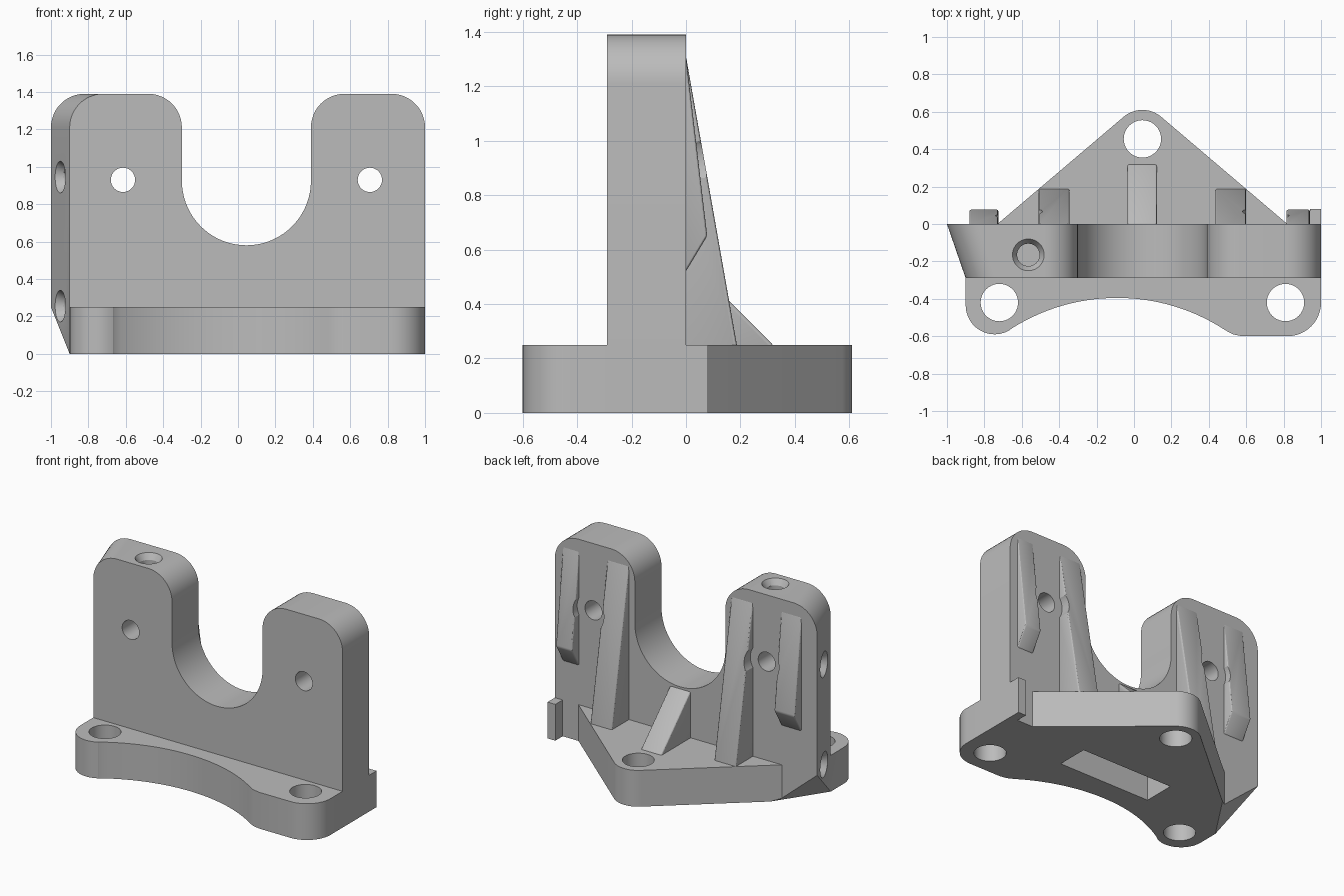
import bpy, bmesh, math
from mathutils import Vector

cube = bpy.data.objects.get("Cube")
if cube:
    bpy.data.objects.remove(cube, do_unlink=True)

grey = bpy.data.materials.new("plain_grey")
grey.use_nodes = True
grey.diffuse_color = (0.5, 0.5, 0.5, 1)
grey.node_tree.nodes["Principled BSDF"].inputs["Base Color"].default_value = (0.5, 0.5, 0.5, 1)


def make(name, bm):
    bmesh.ops.recalc_face_normals(bm, faces=bm.faces)
    mesh = bpy.data.meshes.new(name)
    bm.to_mesh(mesh)
    bm.free()
    mesh.materials.append(grey)
    obj = bpy.data.objects.new(name, mesh)
    bpy.context.collection.objects.link(obj)
    return obj


def loft(name, ring_a, ring_b):
    """Closed solid between two matching rings of points."""
    bm = bmesh.new()
    a = [bm.verts.new(p) for p in ring_a]
    b = [bm.verts.new(p) for p in ring_b]
    bm.faces.new(a)
    bm.faces.new(b[::-1])
    for i in range(len(a)):
        j = (i + 1) % len(a)
        bm.faces.new((a[i], a[j], b[j], b[i]))
    return make(name, bm)


def box(name, x, y, z):
    corners = [(x[0], y[0]), (x[1], y[0]), (x[1], y[1]), (x[0], y[1])]
    return loft(name, [(*c, z[0]) for c in corners], [(*c, z[1]) for c in corners])


def arc(cx, cy, r, start, end, n=12):
    angles = [math.radians(start + (end - start) * i / n) for i in range(n + 1)]
    return [(cx + r * math.cos(t), cy + r * math.sin(t)) for t in angles]


def cone(start, end, r1, r2):
    start, end = Vector(start), Vector(end)
    axis = end - start
    bm = bmesh.new()
    bmesh.ops.create_cone(bm, cap_ends=True, segments=40, radius1=r1, radius2=r2, depth=axis.length)
    bmesh.ops.transform(bm, verts=bm.verts, matrix=axis.to_track_quat('Z', 'Y').to_matrix().to_4x4())
    bmesh.ops.translate(bm, verts=bm.verts, vec=(start + end) / 2)
    return make("cutter", bm)


def apply(obj, mod):
    bpy.context.view_layer.objects.active = obj
    bpy.ops.object.modifier_apply(modifier=mod.name)


def combine(obj, other, operation):
    mod = obj.modifiers.new("combine", 'BOOLEAN')
    mod.operation, mod.solver, mod.object = operation, 'EXACT', other
    apply(obj, mod)
    bpy.data.objects.remove(other, do_unlink=True)


def smooth(obj):
    bpy.ops.object.select_all(action='DESELECT')
    obj.select_set(True)
    bpy.context.view_layer.objects.active = obj
    bpy.ops.object.shade_smooth_by_angle(angle=math.radians(25))


MID = 0.045      # axis of the cradle
BASE = 0.25      # thickness of the base
TOP = 1.39
FRONT = -0.29    # front of the upright


# Upright with cradle cut-out and one slanted side
def upright_ring(left, y):
    pts = [(left, 0), (1, 0)]
    pts += arc(0.82, TOP - 0.18, 0.18, 0, 90) + arc(0.57, TOP - 0.18, 0.18, 90, 180)
    pts += arc(MID, 0.925, 0.345, 0, -180, 36)
    pts += arc(-0.48, TOP - 0.18, 0.18, 0, 90) + arc(left + 0.18, TOP - 0.18, 0.18, 90, 180)
    return [(x, y, z) for x, z in pts]


body = loft("bracket_body", upright_ring(-0.9, FRONT), upright_ring(-1, 0))

# Base plate: rounded rear point, two front lobes, concave front edge
outline = arc(MID, 0.455, 0.155, 49.7, 130.3)
outline += [(-0.73, 0), (-0.73, -0.05), (-0.9, -0.28)]
outline += arc(-0.745, -0.435, 0.155, 180, 300)
outline += arc(-0.09, -1.449, 1.054, 123, 56.6, 28)
outline += [(0.53, -0.59), (0.58, -0.6)]
outline += arc(0.82, -0.42, 0.18, 270, 360)
outline += [(1, -0.05), (0.82, -0.05), (0.82, 0)]
base = loft("base_plate", [(*p, 0) for p in outline], [(*p, BASE) for p in outline])
combine(body, base, 'UNION')
combine(body, box("side_tab", (0.94, 1), (-0.03, 0.08), (0, BASE)), 'UNION')

# Sloped cut under the slanted side
a, b, c = Vector((-1, 0, BASE)), Vector((-0.73, 0, 0.02)), Vector((-0.9, FRONT, 0))
normal = (b - a).cross(c - a)
if normal.z > 0:
    normal.negate()
bm = bmesh.new()
bm.from_mesh(body.data)
bmesh.ops.bisect_plane(bm, geom=bm.verts[:] + bm.edges[:] + bm.faces[:], dist=1e-5,
                       plane_co=a, plane_no=normal, clear_outer=True)
rim = [e for e in bm.edges if e.is_boundary]
bmesh.ops.holes_fill(bm, edges=rim, sides=0)
bmesh.ops.recalc_face_normals(bm, faces=bm.faces)
bm.to_mesh(body.data)
bm.free()

# Mounting holes in the base and through holes in the upright
for x, y in ((MID, 0.455), (-0.72, -0.42), (0.81, -0.42)):
    combine(body, cone((x, y, -0.1), (x, y, 0.4), 0.1, 0.1), 'DIFFERENCE')
BOLTS = (-0.615, 0.705)
for x in BOLTS:
    combine(body, cone((x, -0.5, 0.93), (x, 0.3, 0.93), 0.065, 0.065), 'DIFFERENCE')

# Countersunk blind holes in the top and the slanted side
side_in = Vector((0.945, 0.326, 0))
for point, inward, depth in (((-0.565, -0.165, TOP), Vector((0, 0, -1)), 0.3),
                             ((-0.95, -0.145, 0.945), side_in, 0.22),
                             ((-0.95, -0.145, 0.255), side_in, 0.22)):
    p = Vector(point)
    combine(body, cone(p - inward * 0.01, p + inward * 0.04, 0.091, 0.06), 'DIFFERENCE')
    combine(body, cone(p - inward * 0.02, p + inward * depth, 0.06, 0.06), 'DIFFERENCE')

# Slot in the underside
combine(body, box("slot", (-0.31, 0.39), (-0.24, -0.02), (-0.1, 0.25)), 'DIFFERENCE')
smooth(body)

# Stiffening ribs on the back, relieved around the bolt heads
SINK = -0.02
tall = [(SINK, 1.31), (0, 1.31), (0.187, 0.25), (0.187, 0.23), (SINK, 0.23)]
short = [(SINK, 1.31), (0, 1.31), (0.078, 0.65), (0, 0.52), (SINK, 0.52)]
centre = [(SINK, 0.55), (0, 0.57), (0.32, 0.25), (0.32, 0.23), (SINK, 0.23)]
for name, x0, x1, profile in (("outer_rib_right", -0.88, -0.725, short),
                              ("inner_rib_right", -0.51, -0.345, tall),
                              ("centre_rib", -0.035, 0.122, centre),
                              ("inner_rib_left", 0.435, 0.6, tall),
                              ("outer_rib_left", 0.815, 0.94, short)):
    rib = loft(name, [(x0, y, z) for y, z in profile], [(x1, y, z) for y, z in profile])
    bevel = rib.modifiers.new("soft_edges", 'BEVEL')
    bevel.width, bevel.segments = 0.015, 3
    apply(rib, bevel)
    if name != "centre_rib":
        for x in BOLTS:
            combine(rib, cone((x, -0.1, 0.93), (x, 0.4, 0.93), 0.125, 0.125), 'DIFFERENCE')
    smooth(rib)
